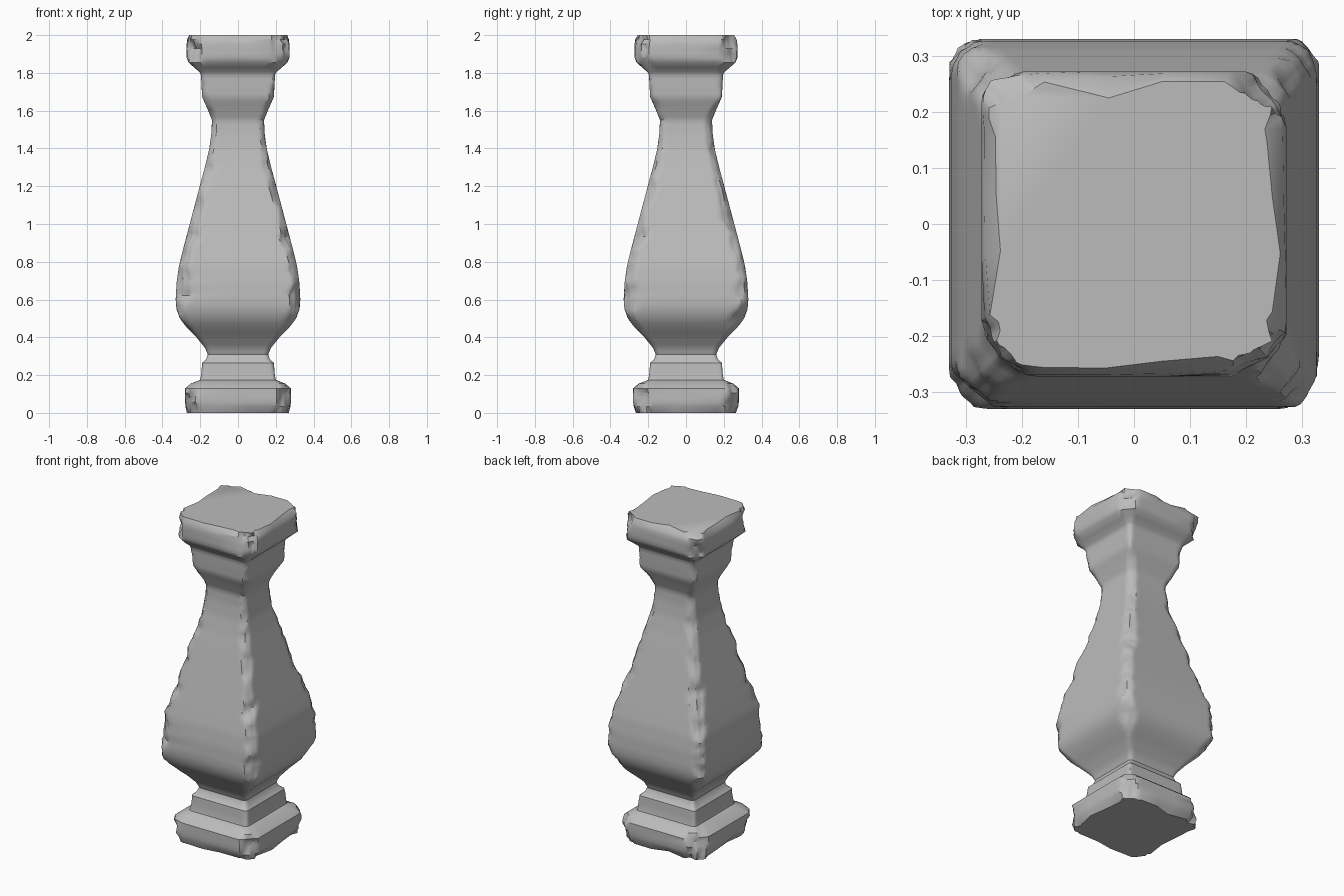
import bpy, bmesh
from mathutils import Vector, noise

cube = bpy.data.objects.get("Cube")
if cube:
    bpy.data.objects.remove(cube, do_unlink=True)

# Weathered stone
stone = bpy.data.materials.new("grey_stone")
stone.use_nodes = True
grey = (0.5, 0.5, 0.5, 1)
stone.diffuse_color = grey
bsdf = stone.node_tree.nodes["Principled BSDF"]
bsdf.inputs["Base Color"].default_value = grey
bsdf.inputs["Roughness"].default_value = 0.8

# Silhouette: half width, height, wear on the vertical corners
PROFILE = [
    (.28, .01, .09), (.28, .13, .08), (.25, .155, .05), (.2, .175, .015), (.195, .2, .012),
    (.19, .265, .012), (.168, .285, .012), (.16, .31, .012), (.175, .345, .015),
    (.22, .4, .02), (.27, .45, .035), (.308, .5, .055), (.326, .55, .06),
    (.33, .6, .06), (.325, .69, .055), (.312, .78, .05), (.29, .87, .05),
    (.245, 1.04, .045), (.2, 1.21, .045), (.173, 1.31, .04), (.152, 1.4, .035),
    (.141, 1.48, .03), (.138, 1.55, .03), (.16, 1.605, .03), (.189, 1.67, .03),
    (.193, 1.725, .03), (.196, 1.79, .02), (.205, 1.805, .025), (.262, 1.855, .07),
    (.272, 1.88, .085), (.272, 2.0, .09),
]
STEP = 0.022
CORNER_STEPS = [0, .012, .025, .04, .055, .075, .1]


def resample(points, step):
    """Add evenly spaced rings between the profile points."""
    rings = []
    for a, b in zip(points, points[1:]):
        a, b = Vector(a), Vector(b)
        n = max(1, round((b.y - a.y) / step))
        rings += [a.lerp(b, i / n) for i in range(n)]
    return rings + [Vector(points[-1])]


def chip(x, y, z, seed):
    """Irregular wear, roughly -1 to 1."""
    p = Vector((x, y, z))
    return noise.noise(p * 9 + Vector((seed, 0, 0))) + .6 * noise.noise(p * 23 + Vector((0, seed, 0)))


def square_ring(w):
    """Points round a square, packed close to its corners."""
    inner = [w - d for d in CORNER_STEPS] + [w * .2]
    side = [-v for v in inner] + inner[:0:-1]
    pts = []
    for t in side:
        pts.append((t, -w))
    pts += [(w, t) for t in side]
    pts += [(-t, w) for t in side]
    pts += [(-w, -t) for t in side]
    return pts


def wear(x, y, z, w, cut):
    """Chip the plinth and cap rims, then the vertical corners."""
    rim = max(0, .03 - min(z - .01, 2 - z))
    if rim > 0:
        k = 1 - rim * max(.1, .8 + 1.1 * chip(x, y, 0, 5.3)) / w
        x, y = x * k, y * k
    sx, sy = (1 if x > 0 else -1), (1 if y > 0 else -1)
    amount = cut * max(.25, 1 + .75 * chip(x * .5, y * .5, z, 3.7 + sx + 2 * sy))
    excess = max(0, abs(x) + abs(y) - (2 * w - amount)) / 2
    # A slight bulge keeps the worn corner rounded
    off = abs(abs(x) - abs(y)) / max(amount, .001)
    excess *= .85 + .15 * min(1, off)
    return x - sx * excess, y - sy * excess, z


# Loft the whole baluster
bm = bmesh.new()
rings = [[bm.verts.new(wear(x, y, z, w, cut)) for x, y in square_ring(w)]
         for w, z, cut in resample(PROFILE, STEP)]
n = len(rings[0])
for low, high in zip(rings, rings[1:]):
    for i in range(n):
        j = (i + 1) % n
        bm.faces.new((low[i], low[j], high[j], high[i]))
bm.faces.new(rings[-1])
bm.faces.new(rings[0][::-1])
for v in bm.verts:
    if v.co.z < .011:
        v.co.z = 0
bmesh.ops.recalc_face_normals(bm, faces=bm.faces)

mesh = bpy.data.meshes.new("stone_baluster")
bm.to_mesh(mesh)
bm.free()
mesh.materials.append(stone)
baluster = bpy.data.objects.new("stone_baluster", mesh)
bpy.context.collection.objects.link(baluster)

# Smooth stone with crisp mouldings
bpy.context.view_layer.objects.active = baluster
baluster.select_set(True)
bpy.ops.object.shade_smooth_by_angle(angle=.6)
